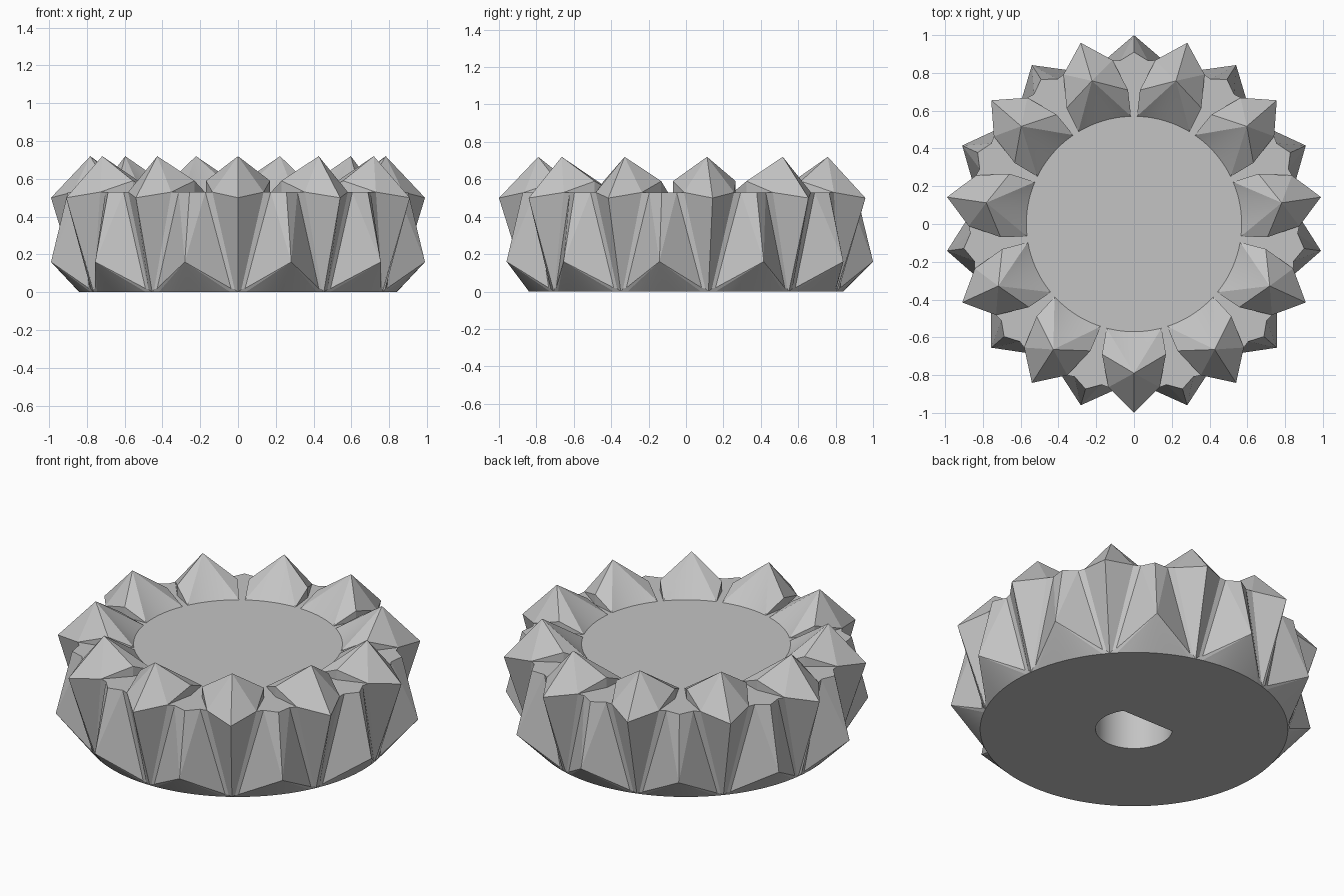
import bpy, bmesh, math
from mathutils import Vector

cube = bpy.data.objects.get("Cube")
if cube:
    bpy.data.objects.remove(cube)

TEETH = 11
HALF = 180 / TEETH          # half the tooth pitch, degrees
STEPS = 6                   # arc segments per half pitch
DECK = 0.53                 # height of the flat top
BASE_R = 0.84
DISC_R = 0.57

bm = bmesh.new()


def polar(r, deg, z):
    a = math.radians(deg)
    return Vector((r * math.cos(a), r * math.sin(a), z))


def face(*points):
    return bm.faces.new([bm.verts.new(p) for p in points])


def half_sector(axis, side):
    """Half of a top tooth and the adjoining half of a lower tooth."""
    def at(r, phi, z):
        return polar(r, axis + side * phi, z)

    peak, tip = at(0.79, 0, 0.72), at(1, 0, 0.5)
    shoulder, foot = at(0.71, 13.8, 0.59), at(0.71, 13.8, DECK)
    outer, notch = at(0.875, 8.9, DECK), at(0.868, 11.5, DECK)
    low_top, low_tip = at(0.91, HALF, DECK), at(1, HALF, 0.16)
    strip_a, strip_b = at(0.848, 1.2, 0.015), at(0.85, 2.5, 0.02)
    arc = [at(BASE_R, HALF * i / STEPS, 0) for i in range(STEPS + 1)]
    rim = [at(DISC_R, 14.8 * i / STEPS, DECK) for i in range(STEPS + 1)]
    inner = rim[-1]

    # pyramid on top: outer slope, channel wall, curved inner slope
    face(peak, shoulder, outer)
    face(peak, outer, tip)
    face(shoulder, foot, outer)
    face(shoulder, inner, foot)
    face(peak, inner, shoulder)
    for a, b in zip(rim, rim[1:]):
        face(peak, a, b)

    # side wall: top tooth flank, valley strip, lower tooth flank
    face(tip, outer, strip_a, arc[0])
    face(outer, notch, strip_b, strip_a)
    face(notch, low_top, low_tip)
    face(notch, low_tip, strip_b)

    # underside of the lower tooth down to the round base
    face(arc[0], strip_a, strip_b, arc[1])
    face(strip_b, low_tip, arc[1])
    for a, b in zip(arc[1:], arc[2:]):
        face(low_tip, a, b)

    return rim, [inner, foot, outer, notch]


# ring of teeth, with the deck between neighbouring teeth
rims, left_edges, right_edges = [], [], []
for k in range(TEETH):
    axis = -90 + 2 * HALF * k
    rim_l, edge_l = half_sector(axis, 1)
    rim_r, edge_r = half_sector(axis, -1)
    rims += rim_r[:0:-1] + rim_l
    left_edges.append(edge_l)
    right_edges.append(edge_r)

for k in range(TEETH):
    mid = polar(0.91, -90 + HALF * (2 * k + 1), DECK)
    face(*left_edges[k], mid, *reversed(right_edges[(k + 1) % TEETH]))

# central disc
face(*rims)

# blind D-shaped shaft hole in the base
HOLE_R, FLAT_Y, DEPTH, SEGS = 0.21, 0.118, 0.4, 40
start = math.degrees(math.asin(FLAT_Y / HOLE_R))
span = 180 + 2 * start
angles = [180 - start + span * i / SEGS for i in range(SEGS + 1)]
mouth = [polar(HOLE_R, a, 0) for a in angles]
end = [polar(HOLE_R, a, DEPTH) for a in angles]
for i in range(len(mouth)):
    j = (i + 1) % len(mouth)
    face(mouth[i], mouth[j], end[j], end[i])
face(*end)

# weld, then fill the flat base around the hole
bmesh.ops.remove_doubles(bm, verts=bm.verts[:], dist=0.0005)
open_edges = [e for e in bm.edges if e.is_boundary
              and all(abs(v.co.z) < 0.001 for v in e.verts)]
bmesh.ops.triangle_fill(bm, edges=open_edges, use_beauty=True)
bmesh.ops.recalc_face_normals(bm, faces=bm.faces[:])

mesh = bpy.data.meshes.new("toothed_knob")
bm.to_mesh(mesh)
bm.free()
knob = bpy.data.objects.new("toothed_knob", mesh)
bpy.context.collection.objects.link(knob)

# plain grey
grey = bpy.data.materials.new("light_grey")
grey.use_nodes = True
colour = (0.55, 0.55, 0.55, 1)
grey.diffuse_color = colour
grey.node_tree.nodes["Principled BSDF"].inputs["Base Color"].default_value = colour
mesh.materials.append(grey)

# smooth only the gently curved surfaces
bpy.ops.object.select_all(action='DESELECT')
knob.select_set(True)
bpy.context.view_layer.objects.active = knob
bpy.ops.object.shade_smooth_by_angle(angle=math.radians(12))
